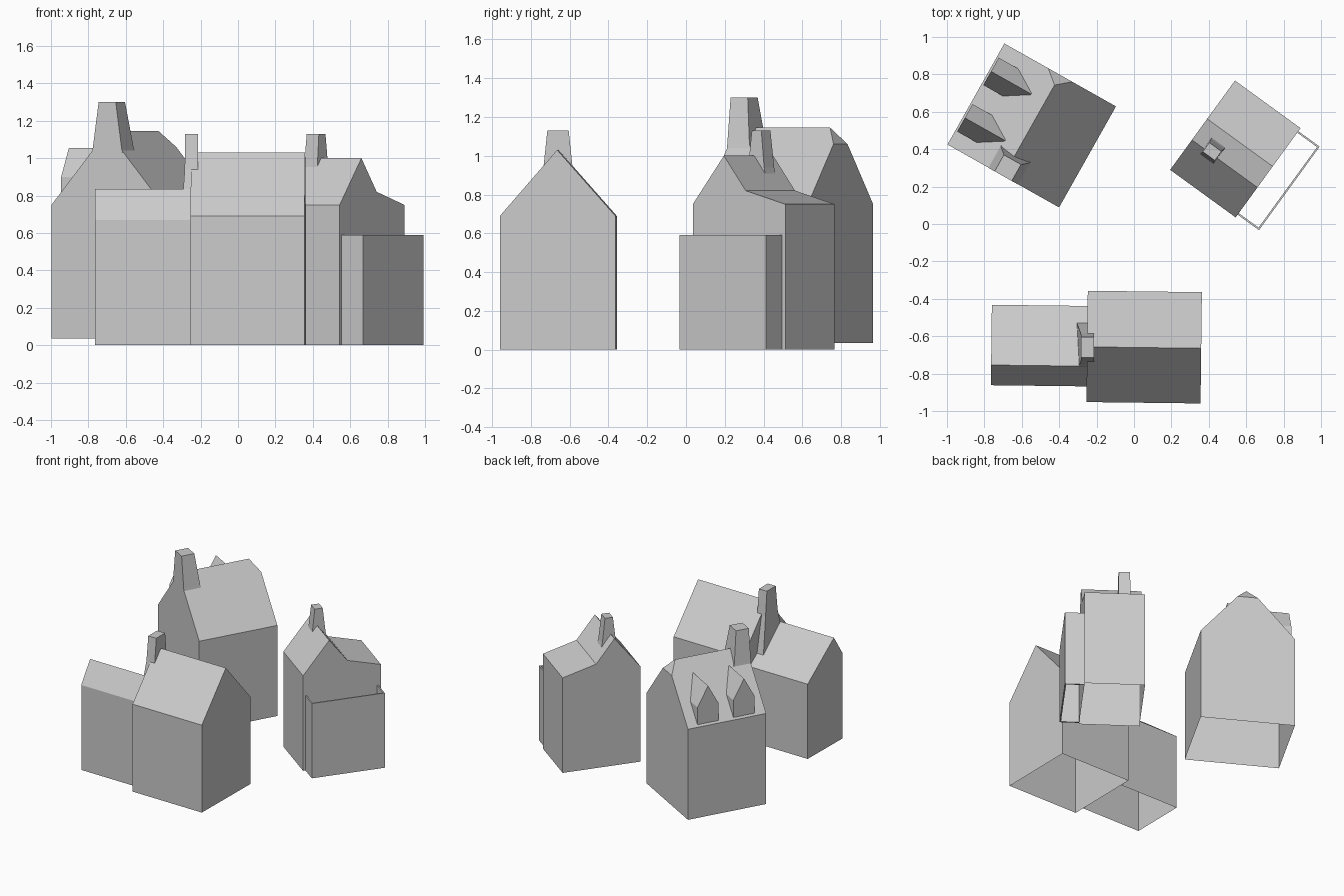
import bpy, bmesh
from math import radians
from mathutils import Vector

cube = bpy.data.objects.get("Cube")
if cube:
    bpy.data.objects.remove(cube)

# One plain grey for the whole group
grey = bpy.data.materials.new("plain_grey")
grey.use_nodes = True
colour = (0.6, 0.6, 0.6, 1)
grey.diffuse_color = colour
grey.node_tree.nodes["Principled BSDF"].inputs["Base Color"].default_value = colour


def finish(name, bm, plot):
    """Turn a bmesh into an object standing on a plot (x, y, angle)."""
    bmesh.ops.recalc_face_normals(bm, faces=bm.faces)
    mesh = bpy.data.meshes.new(name)
    bm.to_mesh(mesh)
    bm.free()
    mesh.materials.append(grey)
    ob = bpy.data.objects.new(name, mesh)
    ob.location = (plot[0], plot[1], 0)
    ob.rotation_euler.z = radians(plot[2])
    bpy.context.collection.objects.link(ob)
    return ob


def loft(rings, cap_start=True, cap_end=True, skip_floor=False):
    """Skin matching rings; the side between last and first point is the floor."""
    bm = bmesh.new()
    rows = [[bm.verts.new(p) for p in ring] for ring in rings]
    n = len(rows[0])
    for a, b in zip(rows, rows[1:]):
        for i in range(n - 1 if skip_floor else n):
            j = (i + 1) % n
            bm.faces.new((a[i], a[j], b[j], b[i]))
    if cap_start:
        bm.faces.new(rows[0])
    if cap_end:
        bm.faces.new(rows[-1])
    return bm


def body_along_x(profile, x0, x1):
    """Gabled body with its ridge along local x; profile is (depth, height)."""
    return loft([[(x, -d, z) for d, z in profile] for x in (x0, x1)], skip_floor=True)


def stack(name, plot, sections):
    """Tapered chimney from sections (x0, x1, depth0, depth1, height)."""
    rings = [[(a, -c, z), (b, -c, z), (b, -d, z), (a, -d, z)]
             for a, b, c, d, z in sections]
    finish(name, loft(rings, cap_start=False), plot)


# Front house: tall main body, lower wing and shared chimney
main_plot = (-0.247, -0.357, -0.7)
wing_plot = (-0.76, -0.432, -0.7)
finish("front_house_body", body_along_x(
    [(0, 0), (0, 0.69), (0.3, 1.03), (0.595, 0.69), (0.595, 0)], 0, 0.61), main_plot)
finish("front_house_wing", body_along_x(
    [(0, 0), (0, 0.59), (0.322, 0.835), (0.43, 0.67), (0.43, 0)], 0, 0.513), wing_plot)
stack("front_house_chimney", (0, 0, 0), [
    (-0.305, -0.215, 0.53, 0.79, 0.66),
    (-0.285, -0.213, 0.585, 0.735, 0.94),
    (-0.283, -0.213, 0.605, 0.715, 1.13)])

# Large rear house: ridge along depth, clipped gable at the back
big_plot = (-0.693, 0.965, -29.4)
width, depth, base, eave, ridge = 0.685, 0.62, 0.035, 0.75, 1.145
mid = width / 2
gable = [(0, base), (0, eave), (mid, ridge), (width, eave), (width, base)]
bm = loft([[(x, y, z) for x, z in gable] for y in (0, -depth)], skip_floor=True)
cut = bmesh.ops.bisect_plane(
    bm, geom=bm.verts[:] + bm.edges[:] + bm.faces[:],
    plane_co=Vector((mid, 0, 1.06)), plane_no=Vector((0, 0.085, 0.062)),
    clear_outer=True)
bmesh.ops.edgeloop_fill(
    bm, edges=[e for e in cut["geom_cut"] if isinstance(e, bmesh.types.BMEdge)])
finish("large_house_body", bm, big_plot)

# Pair of gabled dormers on the left slope
for label, centre in (("back", 0.165), ("front", 0.45)):
    half = 0.084
    shape = [(centre - half, 0.765), (centre - half, 0.9), (centre, 1.055),
             (centre + half, 0.9), (centre + half, 0.765)]
    finish("dormer_" + label, body_along_x(shape, 0.011, 0.258), big_plot)

# Chimney flush with the front gable
stack("large_house_chimney", big_plot, [
    (0.25, 0.435, depth - 0.14, depth + 0.001, 1.03),
    (0.255, 0.43, depth - 0.13, depth + 0.001, 1.06),
    (0.29, 0.395, depth - 0.1, depth + 0.001, 1.3)])

# Small house with a long, broken rear slope
small_plot = (0.54, 0.767, -36)
finish("small_house_body", body_along_x(
    [(0, 0), (0, 0.75), (0.253, 0.82), (0.392, 1.0), (0.59, 0.75), (0.59, 0)],
    0, 0.433), small_plot)
stack("small_house_chimney", small_plot, [
    (0.075, 0.173, 0.31, 0.45, 0.86),
    (0.08, 0.168, 0.328, 0.43, 0.94),
    (0.084, 0.164, 0.349, 0.409, 1.13)])

# Thin walled yard, open above
outline = [(0.433, 0.02), (0.574, 0.02), (0.574, 0.572), (0.433, 0.572)]
thick = 0.01
inner = [(0.433, 0.02 + thick), (0.574 - thick, 0.02 + thick),
         (0.574 - thick, 0.572 - thick), (0.433, 0.572 - thick)]
plan = outline + inner[::-1]
finish("yard_wall", loft([[(x, -d, z) for x, d in plan] for z in (0, 0.59)]), small_plot)
